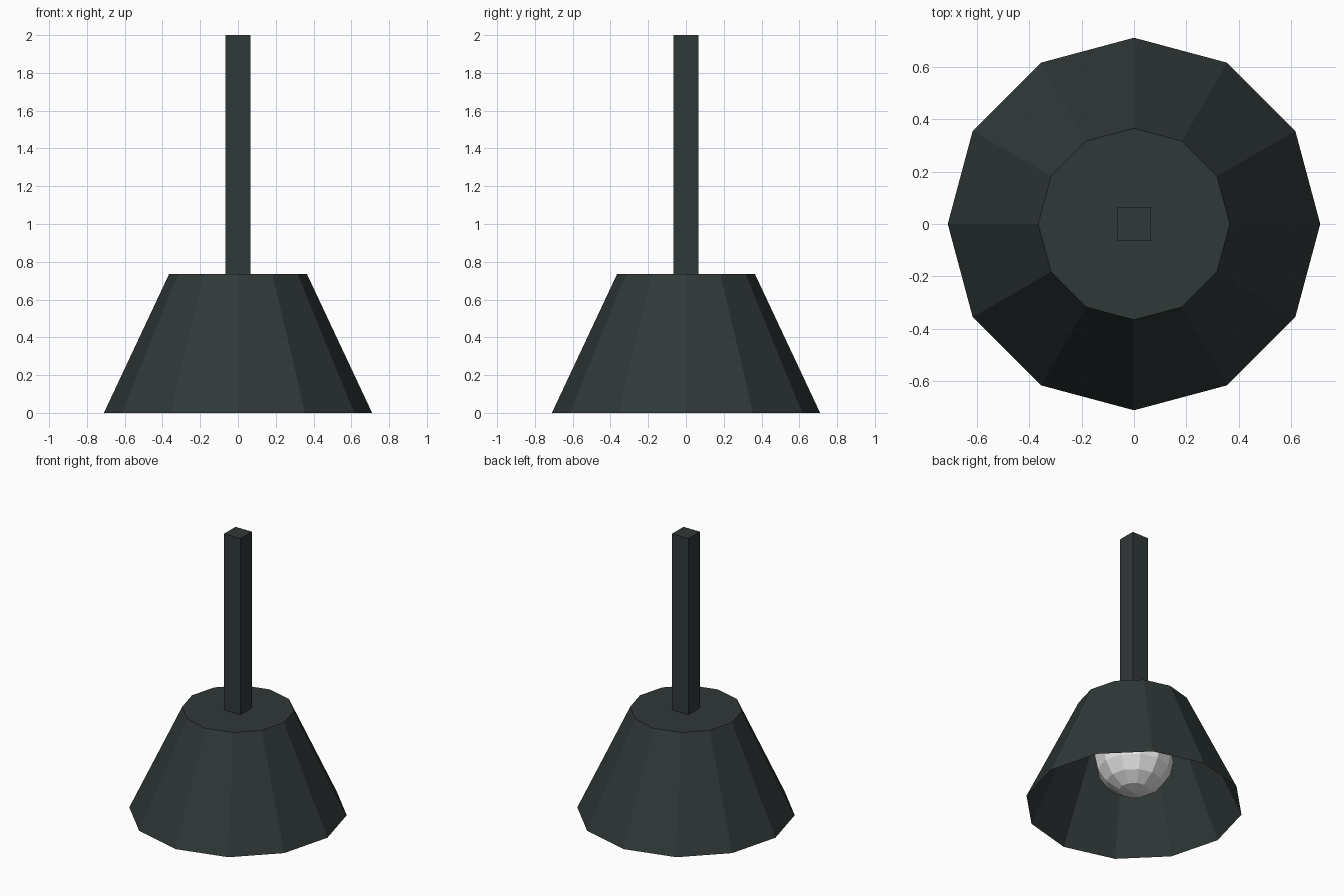
import bpy, bmesh, math
from mathutils import Matrix

if "Cube" in bpy.data.objects:
    bpy.data.objects.remove(bpy.data.objects["Cube"])


def material(name, rgb):
    m = bpy.data.materials.new(name)
    m.diffuse_color = (*rgb, 1)
    m.use_nodes = True
    m.node_tree.nodes["Principled BSDF"].inputs["Base Color"].default_value = m.diffuse_color
    return m


def add_part(name, bm, mat):
    mesh = bpy.data.meshes.new(name)
    bm.to_mesh(mesh)
    bm.free()
    mesh.materials.append(mat)
    ob = bpy.data.objects.new(name, mesh)
    bpy.context.collection.objects.link(ob)
    return ob


dark = material("dark_metal", (0.030, 0.040, 0.040))
white = material("bulb_white", (0.8, 0.8, 0.8))

SIDES = 12
SHADE_TOP = 0.735

# Lampshade: twelve-sided sheet cone, closed on top and open underneath
bm = bmesh.new()
rings = [[bm.verts.new((r * math.cos(2 * math.pi * i / SIDES),
                        r * math.sin(2 * math.pi * i / SIDES), z))
          for i in range(SIDES)] for r, z in ((0.71, 0), (0.365, SHADE_TOP))]
low, high = rings
for i in range(SIDES):
    j = (i + 1) % SIDES
    bm.faces.new((low[i], low[j], high[j], high[i]))
bm.faces.new(high)
add_part("lampshade", bm, dark)

# Square hanging rod
bm = bmesh.new()
length = 2 - SHADE_TOP
bmesh.ops.create_cube(bm, size=1, matrix=Matrix.Translation((0, 0, SHADE_TOP + length / 2))
                      @ Matrix.Diagonal((0.13, 0.13, length, 1)))
add_part("hanging_rod", bm, dark)

# Faceted bulb inside the shade
bm = bmesh.new()
bmesh.ops.create_uvsphere(bm, u_segments=12, v_segments=8, radius=0.26,
                          matrix=Matrix.Translation((0, 0, 0.35)))
add_part("bulb", bm, white)
